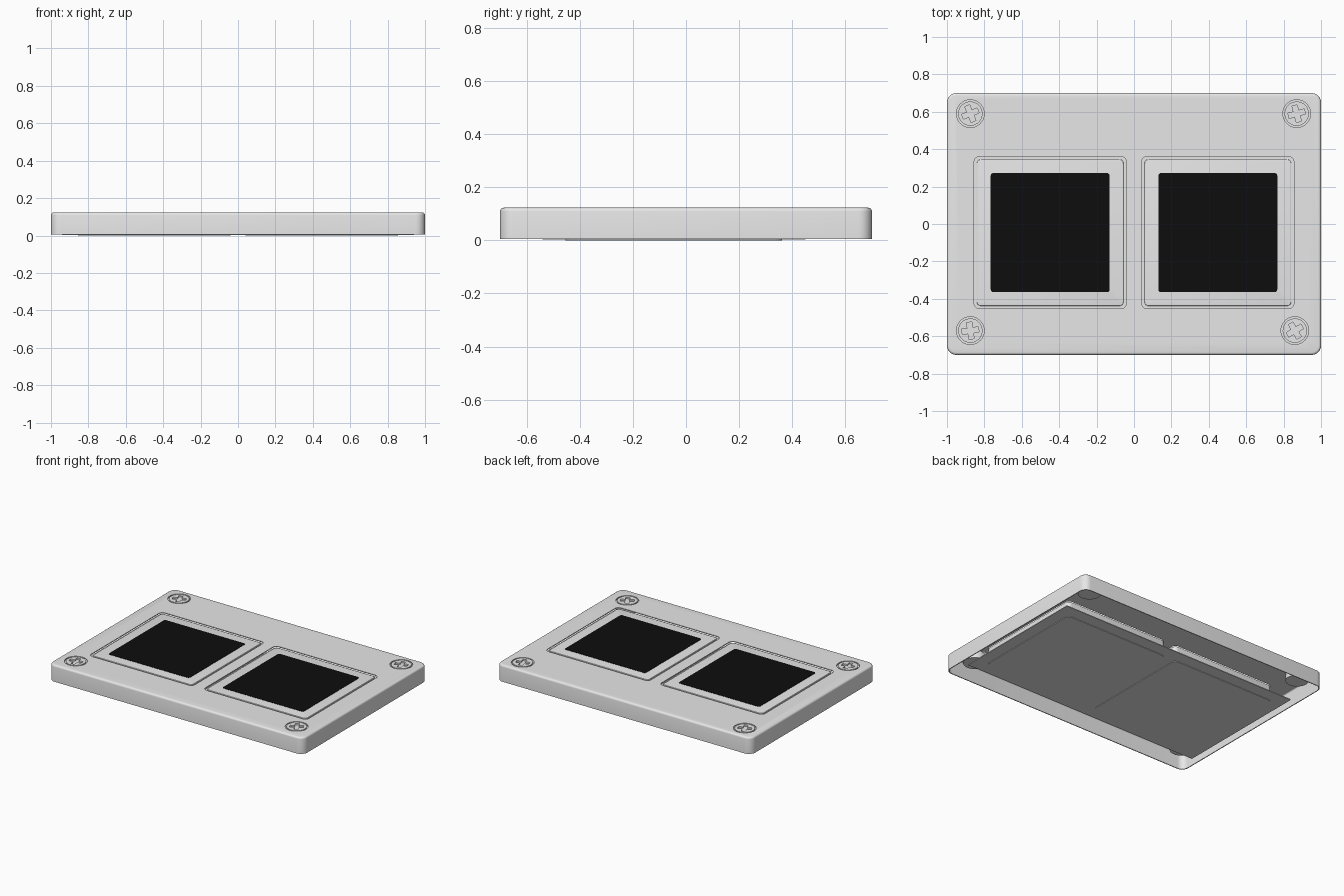
import bpy, bmesh
from math import radians
from mathutils import Matrix, Vector

cube = bpy.data.objects.get("Cube")
if cube:
    bpy.data.objects.remove(cube)


def material(name, value):
    mat = bpy.data.materials.new(name)
    mat.use_nodes = True
    colour = (value, value, value, 1)
    mat.diffuse_color = colour
    mat.node_tree.nodes["Principled BSDF"].inputs["Base Color"].default_value = colour
    return mat


GREY = material("light grey", 0.8)
BLACK = material("screen black", 0.004)


def finish(name, bm, mat):
    bmesh.ops.recalc_face_normals(bm, faces=bm.faces)
    mesh = bpy.data.meshes.new(name)
    bm.to_mesh(mesh)
    bm.free()
    ob = bpy.data.objects.new(name, mesh)
    bpy.context.collection.objects.link(ob)
    mesh.materials.append(mat)
    return ob


def smooth(ob):
    bpy.ops.object.select_all(action="DESELECT")
    ob.select_set(True)
    bpy.context.view_layer.objects.active = ob
    bpy.ops.object.shade_smooth_by_angle(angle=radians(35))


def add_box(bm, centre, half, z0, z1, radius=0, edge=0):
    """Box with rounded corners in plan and an optional rounded top edge."""
    part = bmesh.new()
    bmesh.ops.create_cube(part, size=2)
    for v in part.verts:
        v.co = Vector((centre[0] + v.co.x * half[0], centre[1] + v.co.y * half[1],
                       z1 if v.co.z > 0 else z0))
    if radius:
        upright = [e for e in part.edges if abs(e.verts[0].co.z - e.verts[1].co.z) > 1e-5]
        bmesh.ops.bevel(part, geom=upright, offset=radius, segments=6,
                        profile=0.5, affect="EDGES")
    if edge:
        top = [e for e in part.edges if all(v.co.z > z1 - 1e-5 for v in e.verts)]
        bmesh.ops.bevel(part, geom=top, offset=edge, segments=4,
                        profile=0.5, affect="EDGES")
    temp = bpy.data.meshes.new("temp")
    part.to_mesh(temp)
    part.free()
    bm.from_mesh(temp)
    bpy.data.meshes.remove(temp)


def add_disc(bm, centre, radius, z0, z1):
    place = Matrix.Translation((centre[0], centre[1], (z0 + z1) / 2))
    bmesh.ops.create_cone(bm, cap_ends=True, segments=40, radius1=radius,
                          radius2=radius, depth=z1 - z0, matrix=place)


def cut(ob, cutter):
    cutter.hide_render = True
    mod = ob.modifiers.new("cut", "BOOLEAN")
    mod.operation = "DIFFERENCE"
    mod.solver = "EXACT"
    mod.object = cutter
    bpy.context.view_layer.objects.active = ob
    bpy.ops.object.modifier_apply(modifier=mod.name)
    bpy.data.objects.remove(cutter)


TOP = 0.123
RIM = 0.005
PADS = {"left": (0.448, -0.046), "right": (-0.448, -0.046)}
SCREWS = {"back_left": (0.87, 0.59, 15), "back_right": (-0.875, 0.59, 22),
          "front_left": (0.86, -0.57, 30), "front_right": (-0.875, -0.57, 8)}

# Thin cover, open underneath
bm = bmesh.new()
add_box(bm, (0, 0), (1, 0.7), RIM, TOP, 0.05, 0.014)
bmesh.ops.delete(bm, geom=[f for f in bm.faces if f.calc_center_median().z < RIM + 1e-4],
                 context="FACES")
cover = finish("cover", bm, GREY)
mod = cover.modifiers.new("wall", "SOLIDIFY")
mod.thickness = 0.006
mod.offset = -1
bpy.context.view_layer.objects.active = cover
bpy.ops.object.modifier_apply(modifier=mod.name)

# Openings for the pads and screws
bm = bmesh.new()
for c in PADS.values():
    add_box(bm, c, (0.407, 0.407), 0.06, 0.2, 0.03)
for x, y, turn in SCREWS.values():
    add_disc(bm, (x, y), 0.074, 0.06, 0.2)
cut(cover, finish("opening_cutter", bm, GREY))
smooth(cover)

# Pads: full-depth body, raised face inside a narrow groove, black screen
for side, c in PADS.items():
    bm = bmesh.new()
    add_box(bm, c, (0.408, 0.408), 0, TOP - 0.011, 0.03)
    add_box(bm, c, (0.392, 0.392), TOP - 0.012, TOP - 0.001, 0.022, 0.004)
    smooth(finish(side + "_pad", bm, GREY))
    bm = bmesh.new()
    add_box(bm, c, (0.318, 0.318), TOP - 0.003, TOP + 0.001, 0.014)
    finish(side + "_screen", bm, BLACK)

# Screws with a cross recess
for corner, (x, y, turn) in SCREWS.items():
    bm = bmesh.new()
    add_disc(bm, (x, y), 0.0745, 0.06, TOP - 0.011)
    base = finish(corner + "_screw_seat", bm, GREY)
    smooth(base)
    bm = bmesh.new()
    add_disc(bm, (x, y), 0.065, TOP - 0.015, TOP)
    head = finish(corner + "_screw_head", bm, GREY)
    for long, short in ((0.045, 0.014), (0.014, 0.045)):
        bm = bmesh.new()
        add_box(bm, (0, 0), (long, short), TOP - 0.01, TOP + 0.02)
        bmesh.ops.transform(bm, verts=bm.verts, matrix=Matrix.Translation((x, y, 0))
                            @ Matrix.Rotation(radians(turn), 4, "Z"))
        cut(head, finish("cross_cutter", bm, GREY))
    smooth(head)

# Thin board underneath
bm = bmesh.new()
add_box(bm, (0, -0.046), (0.94, 0.495), 0.004, 0.01)
finish("board", bm, GREY)
